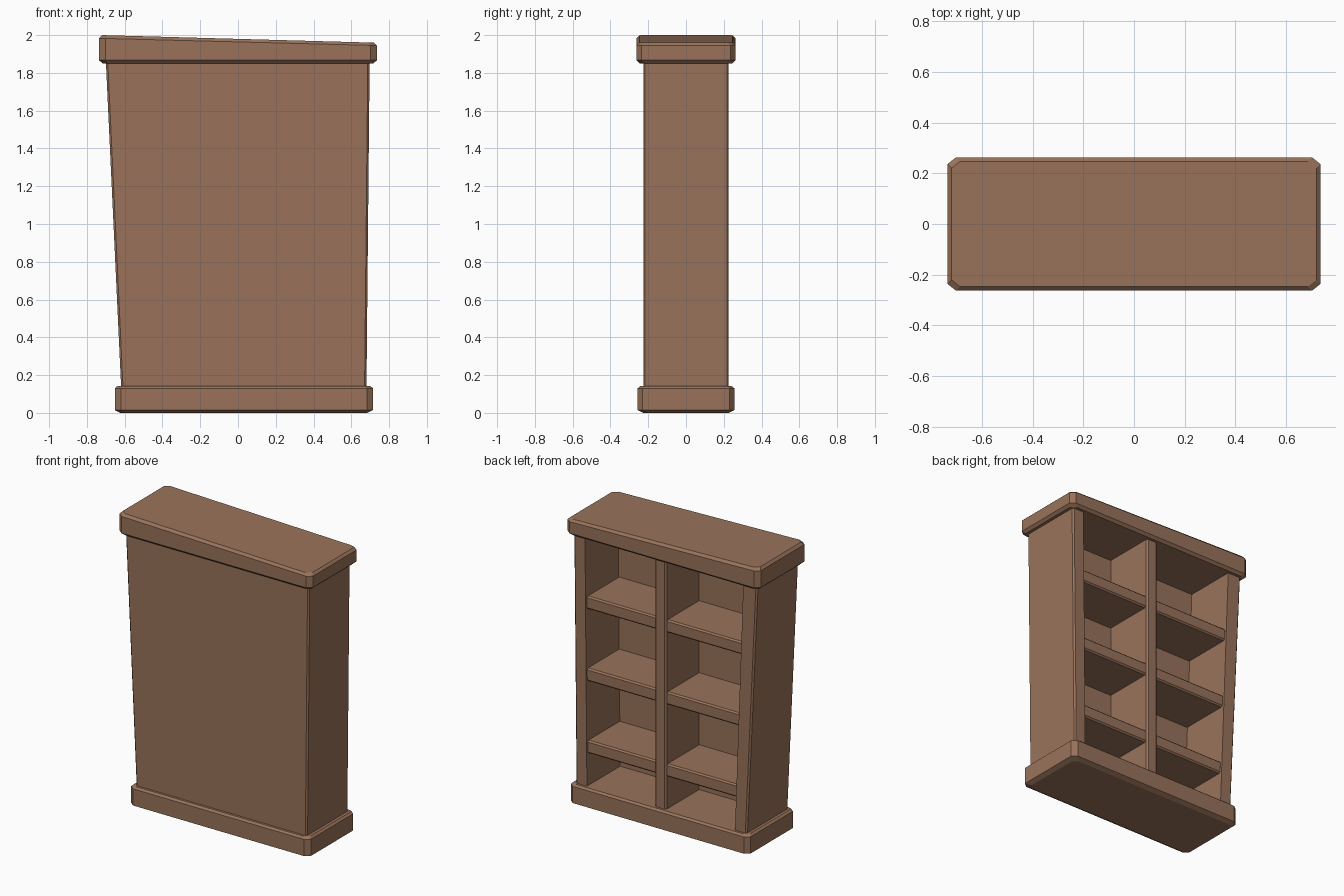
import bpy, bmesh

if "Cube" in bpy.data.objects:
    bpy.data.objects.remove(bpy.data.objects["Cube"])

wood = bpy.data.materials.new("warm brown wood")
wood.diffuse_color = (0.32, 0.171, 0.104, 1)
wood.use_nodes = True
wood.node_tree.nodes["Principled BSDF"].inputs["Base Color"].default_value = wood.diffuse_color


def loft(name, rings):
    """Join equal-length closed rings of points into a capped solid."""
    bm = bmesh.new()
    loops = [[bm.verts.new(p) for p in r] for r in rings]
    n = len(loops[0])
    for a, b in zip(loops, loops[1:]):
        for i in range(n):
            j = (i + 1) % n
            bm.faces.new((a[i], a[j], b[j], b[i]))
    bm.faces.new(loops[0][::-1])
    bm.faces.new(loops[-1])
    bmesh.ops.recalc_face_normals(bm, faces=bm.faces)
    me = bpy.data.meshes.new(name)
    bm.to_mesh(me)
    bm.free()
    me.materials.append(wood)
    ob = bpy.data.objects.new(name, me)
    bpy.context.collection.objects.link(ob)
    return ob


def rect(x0, x1, y, inset, cut, z_left, z_right):
    """Rectangle ring with cut corners; height may slope along x."""
    x0, x1, y = x0 + inset, x1 - inset, y - inset
    d = cut * 0.8
    pts = [(x0 + cut, -y), (x1 - cut, -y), (x1, -y + d), (x1, y - d),
           (x1 - cut, y), (x0 + cut, y), (x0, y - d), (x0, -y + d)]
    return [(x, yy, z_left + (z_right - z_left) * (x - x0) / (x1 - x0)) for x, yy in pts]


def shelf(name, left, right, y0, y1, z0, z1):
    """Board with bevelled edges; left and right are x at bottom and top."""
    bm = bmesh.new()
    ends = ((left[0], right[0], z0), (left[1], right[1], z1))
    bm.free()
    ob = loft(name, [[(a, y0, z), (b, y0, z), (b, y1, z), (a, y1, z)] for a, b, z in ends])
    m = ob.modifiers.new("edge bevel", "BEVEL")
    m.width, m.segments = 0.01, 1
    return ob


# Plinth
loft("plinth", [rect(-.652, .715, .256, i, .033, z, z)
                for i, z in ((.03, 0), (0, .015), (0, .13), (.014, .142))])

# Sloping top cap
loft("top_cap", [rect(-.735, .735, .263, i, .033, a, b)
                 for i, a, b in ((.018, 1.85, 1.85), (0, 1.867, 1.867),
                                 (0, 1.983, 1.945), (.016, 2.0, 1.96))])


# Leaning carcass: two sides and a closed panel, open toward +y
def carcass(z, xl, il, ir, xr):
    c, y, yb = .01, .226, -.135
    pts = [(xl + c, -y), (xr - c, -y), (xr, -y + c), (xr, y - c), (xr - c, y),
           (ir, y), (ir, yb), (il, yb), (il, y), (xl + c, y), (xl, y - c), (xl, -y + c)]
    return [(px, py, z) for px, py in pts]


loft("carcass", [carcass(.12, -.618, -.53, .595, .68),
                 carcass(1.87, -.70, -.595, .61, .697)])

# Centre divider
shelf("centre_divider", (-.005, -.005), (.08, .08), -.15, .226, .12, 1.87)


def inner_left(z):
    return -.53 - .065 * (z - .12) / 1.75


# Shelves in both bays
for i, z in enumerate((.45, .945, 1.44)):
    b = z - .088
    shelf(f"right_shelf_{i + 1}", (.06, .06), (.612, .612), -.15, .213, b, z)
    shelf(f"left_shelf_{i + 1}", (inner_left(b) - .008, inner_left(z) - .008),
          (.02, .02), -.15, .213, b, z)
